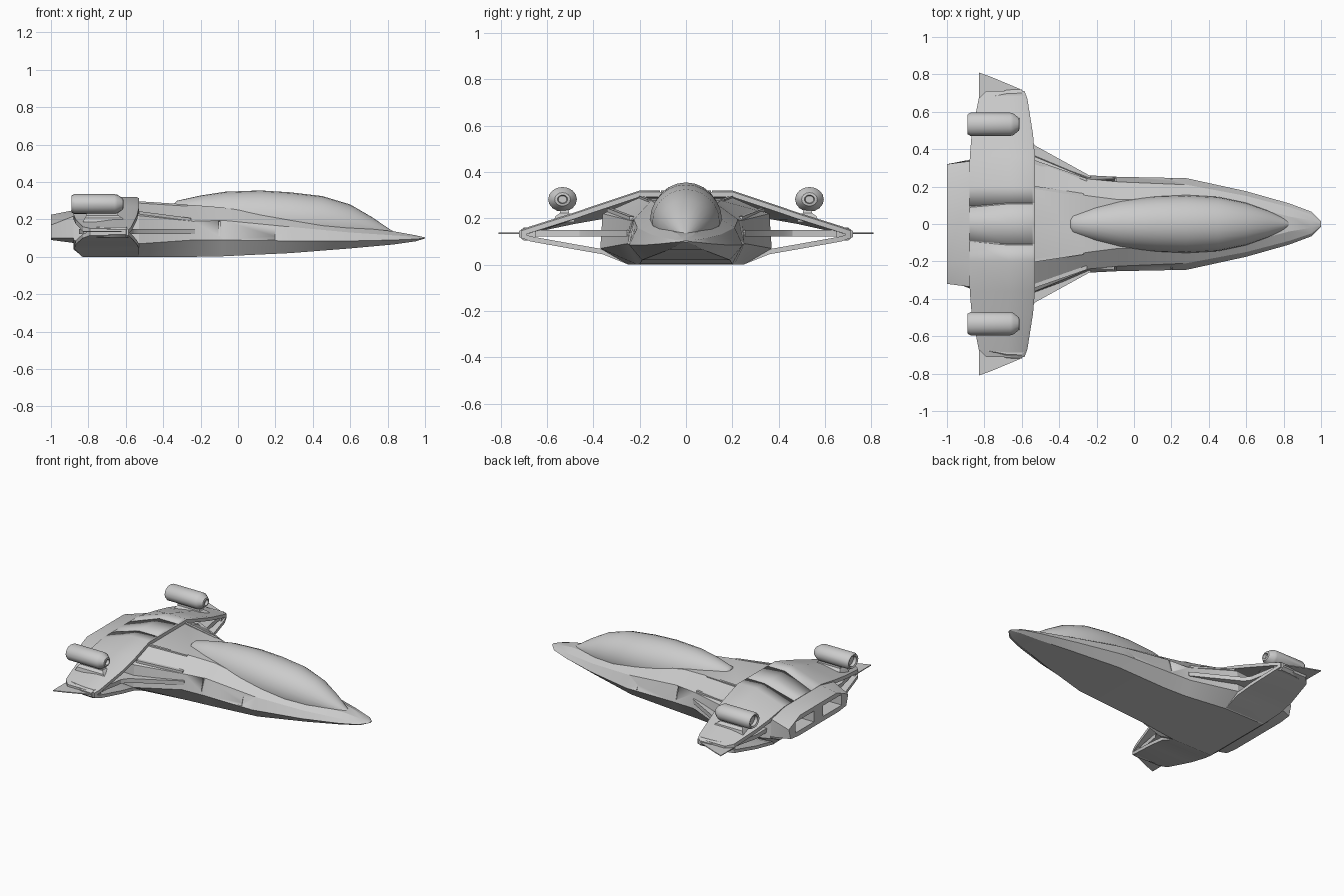
import bpy, bmesh
from math import cos, sin, pi

if "Cube" in bpy.data.objects:
    bpy.data.objects.remove(bpy.data.objects["Cube"])


def loft(name, rings, angle=25):
    """Skin a series of equal-length closed rings and cap both ends."""
    bm = bmesh.new()
    rows = [[bm.verts.new(p) for p in r] for r in rings]
    n = len(rows[0])
    for a, b in zip(rows, rows[1:]):
        for i in range(n):
            bm.faces.new((a[i], a[(i + 1) % n], b[(i + 1) % n], b[i]))
    bm.faces.new(rows[0])
    bm.faces.new(rows[-1])
    bmesh.ops.recalc_face_normals(bm, faces=bm.faces)
    me = bpy.data.meshes.new(name)
    bm.to_mesh(me)
    bm.free()
    ob = bpy.data.objects.new(name, me)
    bpy.context.collection.objects.link(ob)
    bpy.ops.object.select_all(action='DESELECT')
    ob.select_set(True)
    bpy.context.view_layer.objects.active = ob
    bpy.ops.object.shade_smooth_by_angle(angle=angle * pi / 180)
    return ob


def mirrored_ring(x, half):
    return [(x, y, z) for y, z in half] + [(x, -y, z) for y, z in reversed(half)]


def plate(name, outline, z0, z1):
    return loft(name, [[(x, y, z) for x, y in outline] for z in (z0, z1)])


def box(name, x0, x1, y0, y1, z0, z1):
    return plate(name, [(x0, y0), (x1, y0), (x1, y1), (x0, y1)], z0, z1)


def strip(name, p, q, w, h):
    return loft(name, [[(x, y - w, z - h), (x, y + w, z - h), (x, y + w, z + h), (x, y - w, z + h)]
                       for x, y, z in (p, q)])


def cut(ob, cutter):
    m = ob.modifiers.new("cut", 'BOOLEAN')
    m.object = cutter
    m.operation = 'DIFFERENCE'
    m.solver = 'EXACT'
    cutter.hide_render = True
    cutter.hide_viewport = True


# Fuselage: bottom edge, chine, shoulder and top edge at each station
body = {
    -0.88: [(.24, .04), (.345, .09), (.335, .20), (.18, .225)],
    -0.83: [(.25, .00), (.35, .08), (.34, .215), (.19, .245)],
    -0.53: [(.25, .00), (.37, .07), (.36, .22), (.20, .29)],
    -0.24: [(.21, .00), (.26, .09), (.24, .19), (.15, .277)],
    -0.08: [(.20, .003), (.252, .09), (.225, .195), (.13, .264)],
    0.28: [(.19, .02), (.245, .085), (.21, .16), (.14, .205)],
    0.60: [(.125, .045), (.175, .085), (.15, .13), (.10, .16)],
    0.83: [(.07, .066), (.11, .09), (.09, .115), (.04, .137)],
    0.95: [(.04, .083), (.065, .095), (.05, .107), (.02, .115)],
    1.00: [(.005, .098), (.015, .10), (.01, .102), (.005, .104)],
}
fuselage = loft("fuselage", [mirrored_ring(x, h) for x, h in body.items()], 20)

# Canopy: x, half width, centre height, top height
canopy = [(-.34, .04, .25, .285), (-.325, .058, .24, .30), (-.2, .10, .225, .328),
          (-.07, .132, .21, .348), (.12, .15, .20, .355), (.28, .155, .195, .345),
          (.45, .145, .185, .325), (.6, .113, .165, .28), (.72, .07, .145, .21),
          (.80, .032, .13, .155), (.835, .008, .125, .133)]
N = 24
loft("canopy", [[(x, w * cos(2 * pi * i / N), c + (t - c) * sin(2 * pi * i / N))
                 for i in range(N)] for x, w, c, t in canopy], 40)

# Upper wing shell: y, front x, rear x, top z, rear drop
upper = [(.0, -.53, -.88, .32, .07), (.20, -.53, -.88, .32, .07), (.36, -.53, -.878, .267, .045),
         (.48, -.54, -.868, .226, .025), (.67, -.57, -.83, .166, .005), (.71, -.585, -.79, .152, .0)]


def upper_ring(y, f, r, z, d):
    m = f + (r - f) * .4
    return [(f, y, z - .028), (f, y, z - .006), (f - .015, y, z), (m, y, z),
            (r, y, z - d), (r, y, z - d - .025), (m, y, z - .032)]


both = [(-y, *rest) for y, *rest in reversed(upper[1:])] + upper
shell = loft("upper_wing_shell", [upper_ring(*s) for s in both], 30)

# Lower wing shell: y, front x, rear x, bottom z
lower = [(.22, -.53, -.83, .0), (.25, -.53, -.835, .001), (.36, -.53, -.875, .045),
         (.48, -.54, -.868, .066), (.67, -.57, -.83, .10), (.71, -.585, -.79, .115)]

# Engine block with two exhaust openings
engine = loft("engine_block", [
    mirrored_ring(-.80, [(.24, .07), (.345, .09), (.335, .21), (.19, .245)]),
    mirrored_ring(-.885, [(.24, .075), (.342, .10), (.335, .215), (.19, .248)]),
    mirrored_ring(-1.0, [(.22, .09), (.30, .10), (.32, .17), (.20, .225)])])

for s, side in ((1, "left"), (-1, "right")):
    loft(side + "_lower_wing_shell", [
        [(f, s * y, z), (r, s * y, z), (r, s * y, z + .022), (f, s * y, z + .022)]
        for y, f, r, z in lower])
    # Strake and inner wing plate
    plate(side + "_strake", [(x, s * y) for x, y in (
        (-.23, .24), (-.23, .255), (-.53, .42), (-.56, .46), (-.60, .68),
        (-.80, .66), (-.85, .46), (-.85, .3))], .122, .15)
    # Wing tip block and thin tip fin
    loft(side + "_wing_tip", [[(x, s * y, z) for x, y in (
        (-.58, yi), (-.585, yi + .03), (-.60, yo), (-.68, yo - .003), (-.81, .672), (-.825, yi))]
        for z, yi, yo in ((.104, .65, .70), (.12, .65, .72), (.145, .65, .72), (.16, .65, .70))])
    plate(side + "_tip_fin", [(-.59, s * .69), (-.61, s * .722), (-.76, s * .785),
                              (-.83, s * .81), (-.83, s * .65)], .132, .138)
    # Gun pod with recessed ends and its pylon
    pod = [(-.865, .036), (-.885, .04), (-.89, .053), (-.875, .062), (-.66, .062),
           (-.645, .058), (-.615, .034), (-.612, .022), (-.63, .018)]
    K = 16
    loft(side + "_pod", [[(x, s * .533 + r * cos(2 * pi * i / K), .282 + r * .86 * sin(2 * pi * i / K))
                          for i in range(K)] for x, r in pod], 30)
    loft(side + "_pylon", [[(a, s * .525 - w, z), (b, s * .525 - w, z), (b, s * .525 + w, z),
                            (a, s * .525 + w, z)] for a, b, w, z in (
        (-.83, -.60, .045, .185), (-.82, -.62, .04, .208), (-.81, -.64, .02, .222), (-.81, -.65, .02, .25))])
    # Raised ribs on the shoulders
    strip(side + "_outer_rib", (-.53, s * .33, .235), (-.25, s * .232, .198), .011, .009)
    strip(side + "_inner_rib", (-.53, s * .195, .291), (-.27, s * .155, .274), .008, .006)
    # Exhaust openings and panel grooves
    cut(engine, box(side + "_exhaust_cutter", -1.05, -.90, s * .05, s * .25, .122, .195))
    g = loft(side + "_seam_cutter", [
        [(x, s * y - .003, z), (x, s * y + .003, z), (x, s * y + .003, .4), (x, s * y - .003, .4)]
        for x, y, z in ((-.90, .09, .24), (-.67, .11, .314), (-.50, .11, .314))])
    cut(shell, g)
    # Fuselage side seams
    for k, (x, lo) in enumerate(((-.10, .08), (.20, .06))):
        cut(fuselage, loft(f"{side}_side_seam_{k}", [
            [(x + dx, s * y, z) for dx in (-.003, .003)] + [(x + dx, s * (y + .1), z + .02) for dx in (.003, -.003)]
            for y, z in ((.243 - .003 * k, lo + .03), (.218 - .003 * k, .19 - .02 * k))]))
